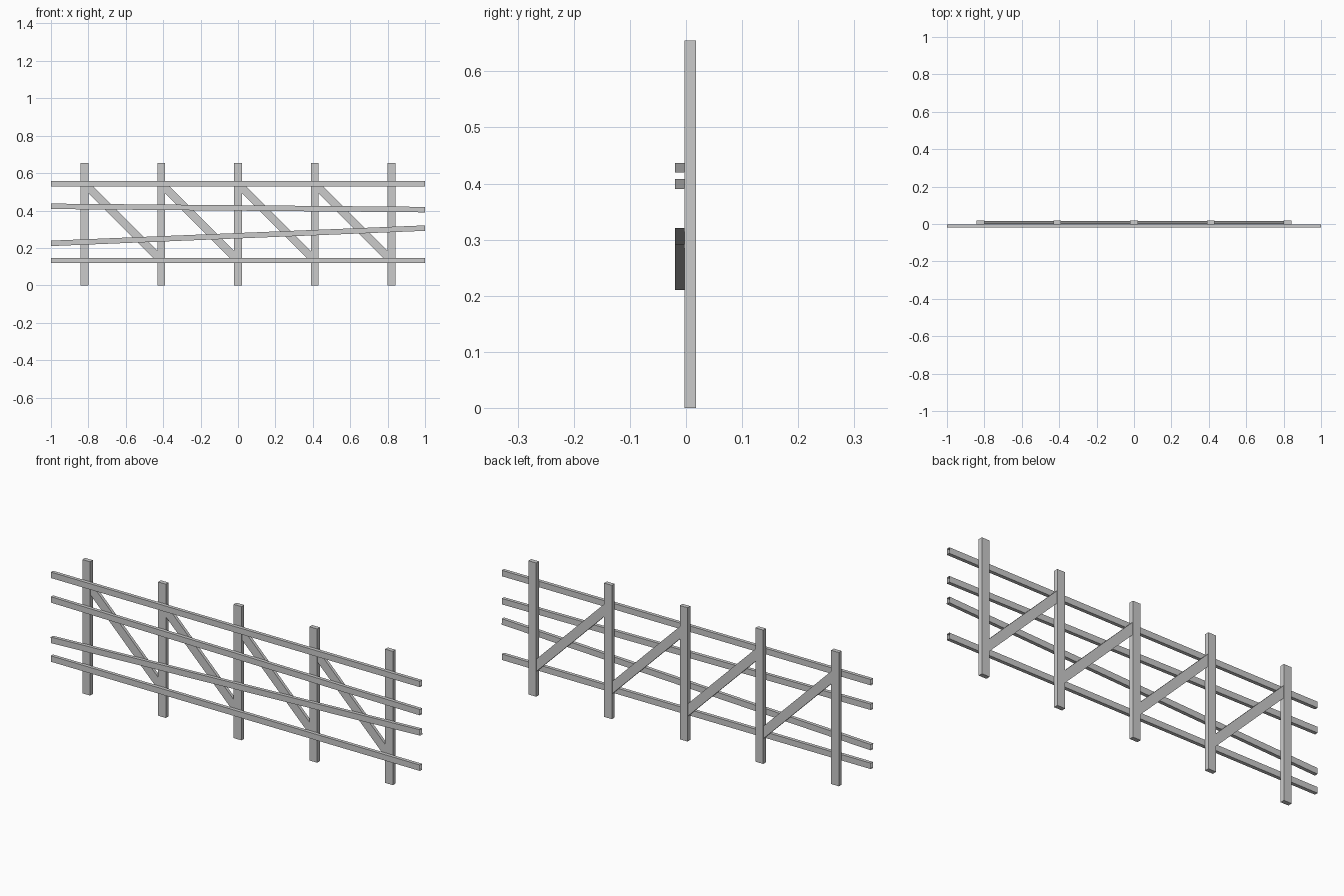
import bpy
import bmesh
import math
from mathutils import Matrix, Vector

default = bpy.data.objects.get("Cube")
if default:
    bpy.data.objects.remove(default, do_unlink=True)

# Single grey material
grey = bpy.data.materials.new("plain grey")
grey.use_nodes = True
colour = (0.6, 0.6, 0.6, 1)
grey.diffuse_color = colour
grey.node_tree.nodes["Principled BSDF"].inputs["Base Color"].default_value = colour


def beam(name, start, end, thick, height, open_ends=False):
    """Flat-sided bar between two points of the x-z plane at (x, y, z)."""
    a, b = Vector(start), Vector(end)
    d = b - a
    bm = bmesh.new()
    bmesh.ops.create_cube(bm, size=1)
    if open_ends:
        ends = [f for f in bm.faces if abs(f.normal.x) > 0.9]
        bmesh.ops.delete(bm, geom=ends, context='FACES')
    bm.transform(Matrix.Translation((a + b) / 2)
                 @ Matrix.Rotation(-math.atan2(d.z, d.x), 4, 'Y')
                 @ Matrix.Diagonal((d.length, thick, height, 1)))
    mesh = bpy.data.meshes.new(name)
    bm.to_mesh(mesh)
    bm.free()
    mesh.materials.append(grey)
    obj = bpy.data.objects.new(name, mesh)
    bpy.context.scene.collection.objects.link(obj)


SPACING = 0.41
POST_Y, RAIL_Y = 0.0075, -0.0115

# Upright posts
for i in range(-2, 3):
    x = i * SPACING
    beam(f"post_{i + 3}", (x, POST_Y, 0), (x, POST_Y, 0.655), 0.021, 0.042)

# Diagonal braces, each falling from one post to the next
for i in range(-2, 2):
    x = i * SPACING
    beam(f"brace_{i + 3}", (x, POST_Y, 0.543), (x + SPACING, POST_Y, 0.133),
         0.015, 0.043)

# Hollow rails across the front: two level, two slightly crooked
rails = {
    "top_rail": (0.543, 0.543),
    "upper_middle_rail": (0.4225, 0.405),
    "lower_middle_rail": (0.2245, 0.306),
    "bottom_rail": (0.133, 0.133),
}
for name, (z_right, z_left) in rails.items():
    beam(name, (-1, RAIL_Y, z_right), (1, RAIL_Y, z_left), 0.017, 0.029, True)
